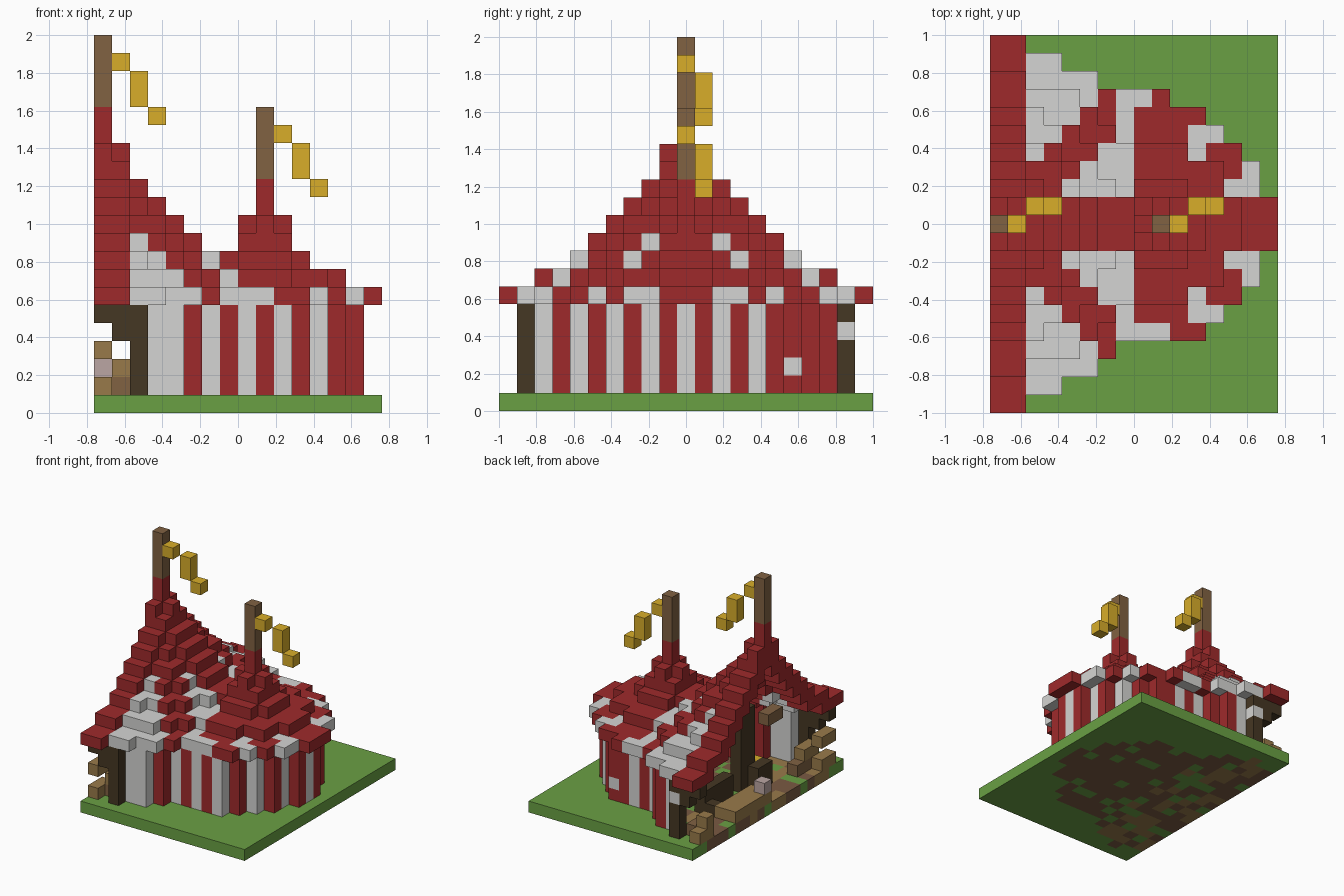
import bpy, bmesh, math, random

if "Cube" in bpy.data.objects:
    bpy.data.objects.remove(bpy.data.objects["Cube"], do_unlink=True)

random.seed(4)
S = 2 / 21                 # block size
NX, NY, MID = 16, 21, 10   # plot size in blocks and its middle row

PALETTE = {
    "red": (159, 42, 43), "white": (213, 213, 211), "green": (106, 160, 68),
    "gold": (216, 174, 42), "pole_brown": (129, 98, 66), "dark_wood": (69, 55, 35),
    "plank": (153, 122, 74), "pink_grey": (187, 166, 163), "earth": (122, 90, 66),
}


def linear(c):
    c /= 255
    return c / 12.92 if c <= 0.04 else ((c + 0.055) / 1.055) ** 2.4


MATS = {}
for name, rgb in PALETTE.items():
    m = bpy.data.materials.new(name)
    m.use_nodes = True
    colour = tuple(linear(c) for c in rgb) + (1,)
    m.diffuse_color = colour
    bsdf = m.node_tree.nodes["Principled BSDF"]
    bsdf.inputs["Base Color"].default_value = colour
    bsdf.inputs["Roughness"].default_value = 0.9
    MATS[name] = m

parts = {}


def block(part, colour, xs, ys, zs):
    """Fill a box of blocks; each argument is one index or an inclusive pair."""
    rng = [range(v, v + 1) if isinstance(v, int) else range(v[0], v[1] + 1) for v in (xs, ys, zs)]
    cells = parts.setdefault(part, {})
    for i in rng[0]:
        for j in rng[1]:
            for k in rng[2]:
                cells[i, j, k] = colour


# Half widths of the roof and of the wall outline along x
ROOF = [10, 10, 9, 9, 8, 8, 7, 6, 6, 6, 6, 6, 5, 4, 3, 1]
WALL = [0, 0, 9, 8, 8, 7, 6, 6, 6, 6, 6, 5, 4, 3, 1]


def in_roof(i, j):
    if j == 17 and 7 <= i <= 9:
        return True
    return 0 <= i < NX and abs(j - MID) <= ROOF[i]


def in_wall(i, j):
    return i < 3 or (i < len(WALL) and abs(j - MID) <= WALL[i])


# Ground with a patchy earth floor in the tent
for i in range(NX):
    for j in range(NY):
        colour = "green"
        if i < len(WALL) and abs(j - MID) <= max(WALL[i], 8 if i < 2 else 0) and random.random() < 0.85:
            colour = "plank" if i < 6 and random.random() < 0.4 else "earth"
        block("ground", colour, i, j, 0)


# Two-peaked roof
def step(d, table, base):
    return next((k for limit, k in table if d < limit), base)


BIG = [(1.2, 14), (1.5, 13), (2.3, 12), (3.3, 11), (4.3, 10), (5.2, 9), (6.45, 8), (8.1, 7)]
SMALL = [(1.2, 10), (1.5, 9), (2.3, 8), (4.3, 7)]


def roof_top(i, j):
    return max(step(math.hypot(i, j - MID), BIG, 6), step(math.hypot(i - 9, j - MID), SMALL, 6))


def roof_colour(i, j):
    dj = abs(j - MID)
    if i < 2:
        return "red"
    if i == 7:
        white = dj >= 2
    elif i in (8, 9):
        white = j == 4 or (j == 17 and i == 8)
    else:
        dx, low, high = (i, 15, 78) if i < 7 else (i - 9, 20, 70)
        a = math.degrees(math.atan2(dj, dx))
        white = math.hypot(dx, dj) > 4.2 and (low < a < 36 or 54 < a < high)
    return "white" if white else "red"


for i in range(NX):
    for j in range(NY):
        if in_roof(i, j):
            top = roof_top(i, j)
            near = [roof_top(a, b) for a, b in ((i + 1, j), (i - 1, j), (i, j + 1), (i, j - 1))
                    if in_roof(a, b)]
            block("roof", roof_colour(i, j), i, j, (min(near + [top]), top))

# Striped wall, one block thick
for i in range(3, len(WALL)):
    for j in range(NY):
        ring = ((i + 1, j), (i - 1, j), (i, j + 1), (i, j - 1))
        if in_wall(i, j) and not all(in_wall(a, b) for a, b in ring):
            if i >= 13:
                white = j % 2 == 0
            else:
                white = i == 3 or (i % 2 == 0 and not (j > MID and i in (4, 10)))
            block("wall", "white" if white else "red", i, j, (1, 5))
parts["wall"][10, 16, 2] = "white"

# Open end: posts and beam brackets on both sides
for j in (1, 19):
    block("entrance_frame", "dark_wood", 2, j, (1, 5))
    block("entrance_frame", "dark_wood", (0, 1), j, 5)
    block("entrance_frame", "dark_wood", 1, j, 4)
parts["entrance_frame"][2, 19, 4] = "white"
block("inner_post", "dark_wood", 3, (8, 9), (1, 7))
block("lamp_beam", "pole_brown", 1, (7, 8), 7)

# Poles with trailing pennants
for i, red_from, red_to in ((0, 13, 16), (9, 9, 12)):
    block("pole_sleeve", "red", i, MID, (red_from, red_to))
    block("pole", "pole_brown", i, MID, (red_to + 1, red_to + 4))
    block("pennant", "gold", i + 1, MID, red_to + 3)
    block("pennant", "gold", i + 2, MID + 1, (red_to + 1, red_to + 2))
    block("pennant", "gold", i + 3, MID + 1, red_to)

# Stage, benches and crates inside
block("stage", "plank", (0, 1), (10, 14), 1)
block("seat_block", "pink_grey", 0, 10, 2)
block("bench", "dark_wood", 2, (7, 8), (1, 2))
block("bench", "dark_wood", 3, (11, 14), (1, 2))
block("bench", "dark_wood", 2, 14, 1)
block("treasure", "gold", 3, 7, 2)
block("crates", "plank", 0, (1, 2), 1)
block("crates", "pole_brown", 1, (2, 4), 1)
block("crates", "plank", 1, (2, 3), 2)
block("crates", "plank", 0, (1, 2), 3)
block("crates", "plank", 0, (18, 19), 1)
block("crates", "pole_brown", 1, (17, 18), 1)
block("crates", "plank", 0, 18, 2)

# Turn each part into a mesh of its exposed block faces
solid = set().union(*parts.values())
DIRS = [(axis, side) for axis in range(3) for side in (0, 1)]
for part, cells in parts.items():
    bm = bmesh.new()
    names = sorted(set(cells.values()))
    for cell, colour in cells.items():
        for axis, side in DIRS:
            other = list(cell)
            other[axis] += 2 * side - 1
            if tuple(other) in solid:
                continue
            u, v = (axis + 1) % 3, (axis + 2) % 3
            verts = []
            for a, b in ((0, 0), (1, 0), (1, 1), (0, 1)):
                p = list(cell)
                p[axis] += side
                p[u] += a
                p[v] += b
                verts.append(bm.verts.new(((p[0] - NX / 2) * S, (p[1] - NY / 2) * S, p[2] * S)))
            face = bm.faces.new(verts if side else verts[::-1])
            face.material_index = names.index(colour)
    bmesh.ops.remove_doubles(bm, verts=bm.verts, dist=0.001)
    mesh = bpy.data.meshes.new(part)
    bm.to_mesh(mesh)
    bm.free()
    for n in names:
        mesh.materials.append(MATS[n])
    bpy.context.collection.objects.link(bpy.data.objects.new(part, mesh))
